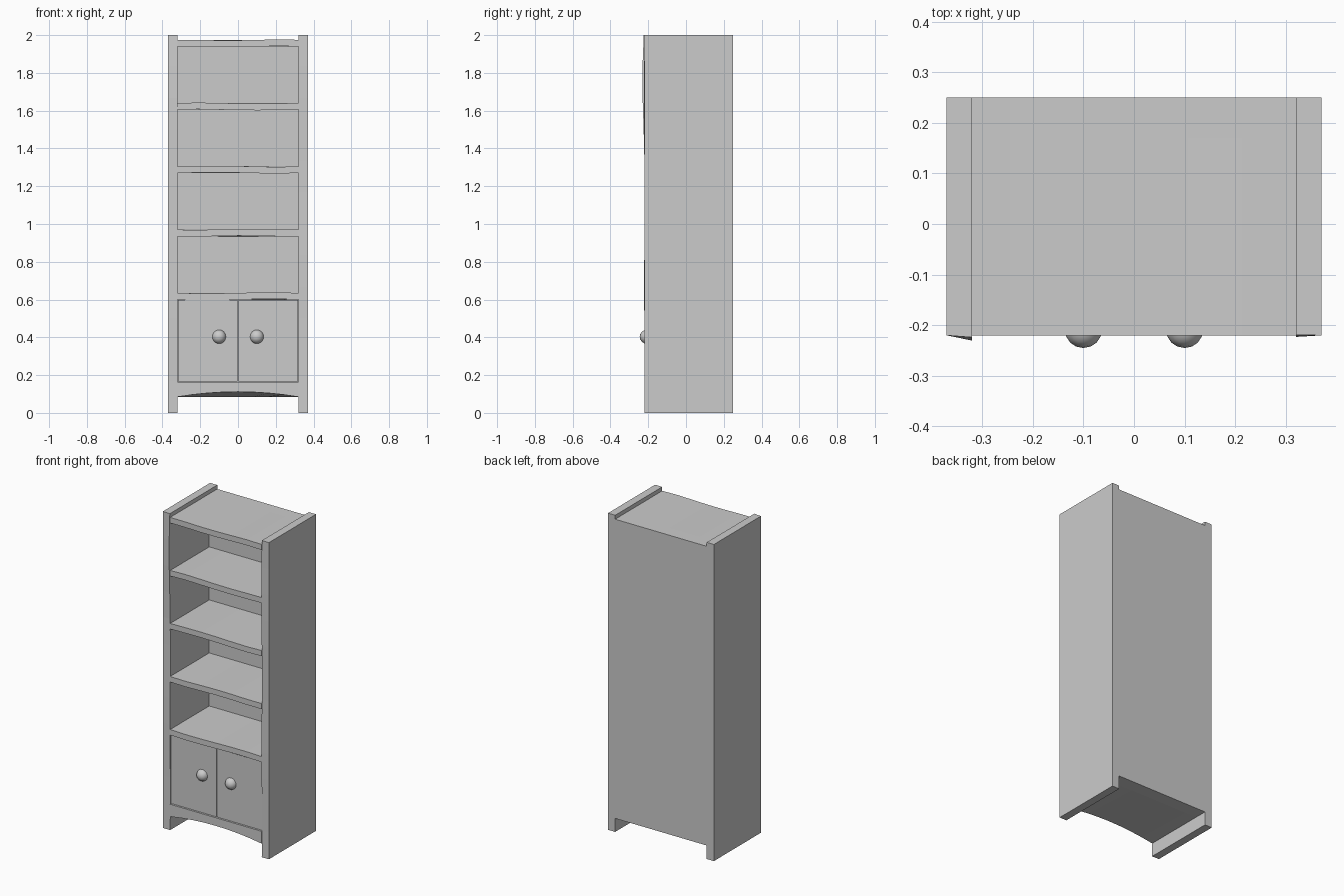
import bpy, bmesh, math
from mathutils import Vector

if "Cube" in bpy.data.objects:
    bpy.data.objects.remove(bpy.data.objects["Cube"])

FRONT, BACK = -0.22, 0.25
IN_X, OUT_X = 0.32, 0.37
INNER_BACK = 0.17


def board(name, lo, hi, axis=0, cuts=0, shape=None):
    """Box between two corners, cut along one axis, with an optional vertex shaper."""
    bm = bmesh.new()
    bmesh.ops.create_cube(bm, size=1)
    lo, hi = Vector(lo), Vector(hi)
    for v in bm.verts:
        for i in range(3):
            v.co[i] = lo[i] if v.co[i] < 0 else hi[i]
    if cuts:
        edges = [e for e in bm.edges
                 if abs(e.verts[0].co[axis] - e.verts[1].co[axis]) > 1e-6]
        bmesh.ops.subdivide_edges(bm, edges=edges, cuts=cuts, use_grid_fill=True)
    if shape:
        for v in bm.verts:
            shape(v.co)
    bmesh.ops.recalc_face_normals(bm, faces=bm.faces)
    mesh = bpy.data.meshes.new(name)
    bm.to_mesh(mesh)
    bm.free()
    obj = bpy.data.objects.new(name, mesh)
    bpy.context.collection.objects.link(obj)
    return obj


# Side panels, with a hand-cut bulge on the inner front edge
def side_wobble(amount):
    def shape(co):
        if co.y < FRONT + 0.001 and abs(co.x) < IN_X + 0.001:
            co.y -= amount * math.exp(-((co.z - 1.8) / 0.25) ** 2)
            co.y += 0.002 * math.sin(co.z * 7)
    return shape


board("left_side", (-OUT_X, FRONT, 0), (-IN_X, BACK, 2), 2, 11, side_wobble(0.011))
board("right_side", (IN_X, FRONT, 0), (OUT_X, BACK, 2), 2, 11, side_wobble(0.002))

# Back panel
board("back_panel", (-IN_X, INNER_BACK, 0.085), (IN_X, BACK, 1.975))


# Top and shelves, with slightly uneven front edges
def shelf_wobble(phase):
    def shape(co):
        if co.y < FRONT + 0.001 and abs(co.x) < IN_X - 0.001:
            co.z += 0.003 * math.sin(co.x * 9 + phase)
    return shape


for i, z in enumerate((0.60, 0.935, 1.27, 1.605, 1.94)):
    board("top_board" if i == 4 else f"shelf_{i + 1}",
          (-IN_X, FRONT, z), (IN_X, INNER_BACK, z + 0.035), 0, 5, shelf_wobble(i * 1.3))


# Base board, arched along its lower front edge
def arch(co):
    if co.y < FRONT + 0.001 and co.z < 0.1:
        co.z += 0.027 * (1 - (co.x / IN_X) ** 2)


board("arched_base", (-IN_X, FRONT, 0.085), (IN_X, INNER_BACK, 0.163), 0, 7, arch)

# Cupboard body behind the doors
board("cupboard_body", (-IN_X, -0.2, 0.163), (IN_X, INNER_BACK, 0.60))

# Doors and round knobs
for side, s in (("left", -1), ("right", 1)):
    x0, x1 = sorted((s * 0.002, s * (IN_X - 0.002)))
    board(f"{side}_door", (x0, -0.213, 0.166), (x1, -0.2, 0.598))
    bpy.ops.mesh.primitive_uv_sphere_add(segments=16, ring_count=8, radius=0.037,
                                         location=(s * 0.1, -0.208, 0.403))
    bpy.context.object.name = f"{side}_knob"
    bpy.ops.object.shade_smooth_by_angle(angle=math.radians(40))
